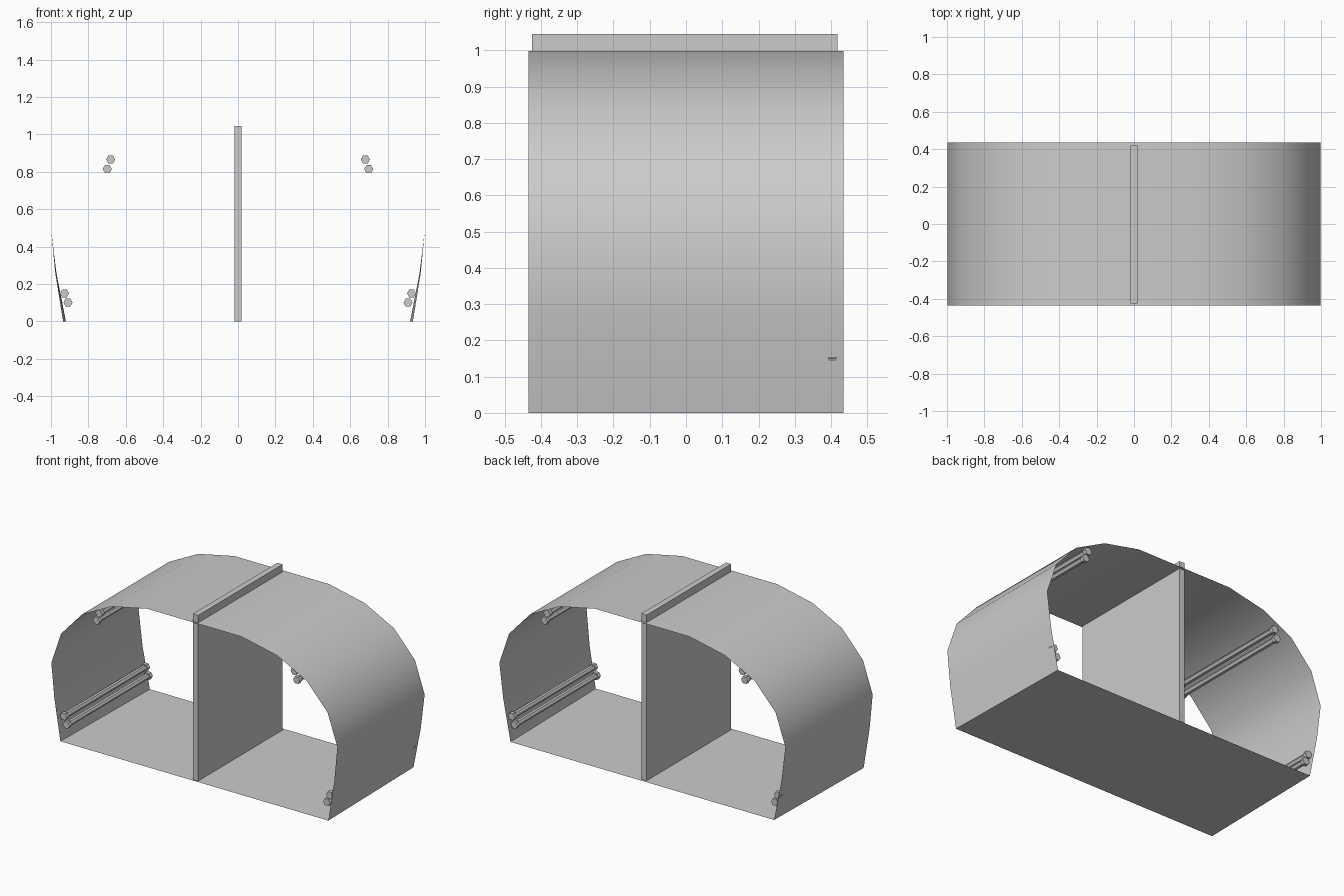
import bpy, bmesh
from math import pi
from mathutils import Matrix

if "Cube" in bpy.data.objects:
    bpy.data.objects.remove(bpy.data.objects["Cube"])

HALF = 0.435  # half depth of the shelter


def make_object(name, bm):
    bmesh.ops.recalc_face_normals(bm, faces=bm.faces)
    mesh = bpy.data.meshes.new(name)
    bm.to_mesh(mesh)
    bm.free()
    ob = bpy.data.objects.new(name, mesh)
    bpy.context.collection.objects.link(ob)
    return ob


# Arched cover: a thin sheet, feet slightly narrower at the back
def arch_profile(foot):
    side = [(foot, 0), (foot * 0.4 + 0.603, 0.26), (0.998, 0.48), (0.93, 0.68),
            (0.785, 0.84), (0.58, 0.945), (0.33, 0.998)]
    return side + [(-x, z) for x, z in reversed(side)]


bm = bmesh.new()
front = [bm.verts.new((x, -HALF, z)) for x, z in arch_profile(0.935)]
back = [bm.verts.new((x, HALF, z)) for x, z in arch_profile(0.92)]
for i in range(len(front) - 1):
    face = bm.faces.new((front[i], front[i + 1], back[i + 1], back[i]))
    face.smooth = True
make_object("arched_cover", bm)

# Floor sheet
bm = bmesh.new()
bm.faces.new([bm.verts.new(p) for p in ((-0.935, -HALF, 0), (0.935, -HALF, 0),
                                        (0.92, HALF, 0), (-0.92, HALF, 0))])
make_object("floor_sheet", bm)

# Central divider board, rising through the roof
bm = bmesh.new()
bmesh.ops.create_cube(bm, size=1, matrix=Matrix.Translation((0, -0.003, 0.5225))
                      @ Matrix.Diagonal((0.037, 0.843, 1.045, 1)))
make_object("divider_board", bm)


# Six-sided prism lying along y
def add_hex(bm, x, y, z, radius, length):
    bmesh.ops.create_cone(bm, segments=6, radius1=radius, radius2=radius,
                          depth=length, cap_ends=True,
                          matrix=Matrix.Translation((x, y, z))
                          @ Matrix.Rotation(pi / 2, 4, 'X')
                          @ Matrix.Rotation(pi / 2, 4, 'Z'))
    # points of the hexagon must face sideways
    return bm


# Paired support rods with end caps, on both sides
RODS = {"upper_rod_a": (0.681, 0.866), "upper_rod_b": (0.699, 0.815),
        "lower_rod_a": (0.928, 0.150), "lower_rod_b": (0.909, 0.101)}
for name, (x, z) in RODS.items():
    for side, s in (("left", -1), ("right", 1)):
        bm = bmesh.new()
        add_hex(bm, s * x, 0, z, 0.017, 0.80)
        for y in (-0.403, 0.403):
            add_hex(bm, s * x, y, z, 0.0245, 0.024)
        make_object(f"{side}_{name}", bm)
